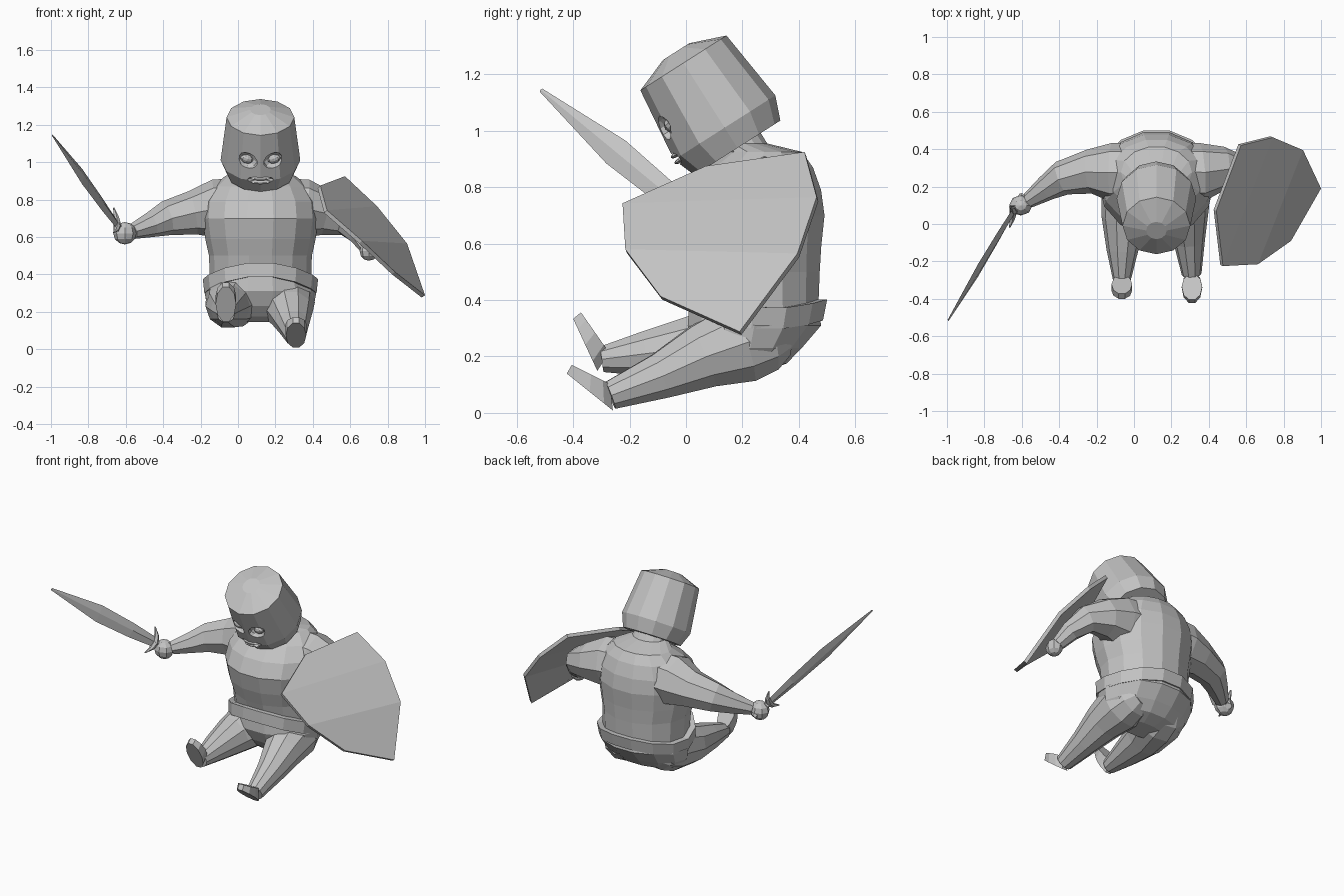
import bpy, bmesh, math
from mathutils import Vector, Matrix

if "Cube" in bpy.data.objects:
    bpy.data.objects.remove(bpy.data.objects["Cube"])

grey = bpy.data.materials.new("plain grey")
grey.use_nodes = True
grey.diffuse_color = (0.55, 0.55, 0.55, 1)
grey.node_tree.nodes["Principled BSDF"].inputs["Base Color"].default_value = (0.55, 0.55, 0.55, 1)
MID = 0.12  # centre line of the body


def finish(bm, name):
    bmesh.ops.recalc_face_normals(bm, faces=bm.faces)
    mesh = bpy.data.meshes.new(name)
    bm.to_mesh(mesh)
    bm.free()
    mesh.materials.append(grey)
    obj = bpy.data.objects.new(name, mesh)
    bpy.context.collection.objects.link(obj)
    return obj


def loft(name, rings, closed=False):
    """Skin a list of point rings; cap the ends or join last to first."""
    bm = bmesh.new()
    rows = [[bm.verts.new(p) for p in ring] for ring in rings]
    n = len(rows[0])
    pairs = list(zip(rows, rows[1:])) + ([(rows[-1], rows[0])] if closed else [])
    for a, b in pairs:
        for i in range(n):
            j = (i + 1) % n
            bm.faces.new((a[i], a[j], b[j], b[i]))
    if not closed:
        bm.faces.new(rows[0])
        bm.faces.new(rows[-1])
    return finish(bm, name)


def ring(c, u, v, n=12):
    c, u, v = Vector(c), Vector(u), Vector(v)
    return [c + u * math.cos(math.tau * i / n) + v * math.sin(math.tau * i / n) for i in range(n)]


def tube(name, path, n=8):
    """Limb along (x, y, z, radius) stations."""
    pts = [Vector(p[:3]) for p in path]
    rings = []
    for i, p in enumerate(path):
        d = (pts[min(i + 1, len(pts) - 1)] - pts[max(i - 1, 0)]).normalized()
        up = Vector((0, 0, 1)) if abs(d.z) < 0.8 else Vector((0, 1, 0))
        u = d.cross(up).normalized()
        rings.append(ring(pts[i], u * p[3], u.cross(d) * p[3], n))
    return loft(name, rings)


def ball(name, loc, size, basis=Matrix.Identity(3), seg=8):
    bm = bmesh.new()
    bmesh.ops.create_uvsphere(bm, u_segments=seg, v_segments=6, radius=1)
    m = Matrix.Translation(loc) @ basis.to_4x4() @ Matrix.Diagonal((*size, 1))
    bmesh.ops.transform(bm, matrix=m, verts=bm.verts)
    return finish(bm, name)


def body_ring(front, back, z, rx, n=14):
    return ring((MID, (front + back) / 2, z), (rx, 0, 0), (0, (back - front) / 2, 0), n)


def waist_ring(front, back, rx, z, n=14):
    """Ring that dips at the hips and rises at the belly and back."""
    pts = body_ring(front, back, z, rx, n)
    for i, p in enumerate(pts):
        s = math.sin(math.tau * i / n)
        p.z += 0.06 * s * s - 0.03 * s
    return pts


# Torso with neck, pelvis and belt
loft("torso", [
    waist_ring(0.01, 0.475, 0.27, 0.35),
    body_ring(-0.01, 0.48, 0.50, 0.275),
    body_ring(-0.04, 0.486, 0.59, 0.295),
    body_ring(-0.065, 0.498, 0.70, 0.31),
    body_ring(-0.02, 0.485, 0.79, 0.30),
    body_ring(0.06, 0.455, 0.87, 0.255),
    body_ring(0.14, 0.415, 0.925, 0.19),
    body_ring(0.12, 0.29, 0.955, 0.11),
    body_ring(0.06, 0.25, 1.02, 0.10)])
loft("pelvis", [
    waist_ring(0.01, 0.475, 0.28, 0.35),
    body_ring(0.0, 0.485, 0.31, 0.30),
    body_ring(0.04, 0.415, 0.23, 0.285),
    body_ring(0.09, 0.36, 0.175, 0.245),
    body_ring(0.13, 0.28, 0.145, 0.17)])
loft("belt", [
    waist_ring(-0.025, 0.507, 0.308, 0.375),
    waist_ring(-0.03, 0.492, 0.30, 0.30),
    waist_ring(0.05, 0.45, 0.25, 0.30),
    waist_ring(0.05, 0.45, 0.25, 0.375)], closed=True)

# Arms and hands
tube("right_arm", [(0.02, 0.28, 0.76, 0.155), (-0.12, 0.275, 0.75, 0.158), (-0.24, 0.28, 0.73, 0.118),
                   (-0.385, 0.245, 0.70, 0.093), (-0.47, 0.19, 0.665, 0.068), (-0.565, 0.125, 0.63, 0.042)])
tube("left_arm", [(0.22, 0.28, 0.76, 0.155), (0.36, 0.275, 0.75, 0.158), (0.48, 0.295, 0.725, 0.118),
                  (0.59, 0.27, 0.685, 0.085), (0.655, 0.20, 0.61, 0.06), (0.69, 0.135, 0.545, 0.042)])
ball("right_hand", (-0.605, 0.10, 0.62), (0.062, 0.055, 0.06))
ball("left_hand", (0.70, 0.11, 0.525), (0.05, 0.055, 0.052))

# Legs
tube("right_leg", [(0.0, 0.36, 0.29, 0.08), (-0.01, 0.30, 0.285, 0.13), (-0.022, 0.19, 0.265, 0.152),
                   (-0.055, 0.03, 0.23, 0.12), (-0.062, -0.14, 0.21, 0.085), (-0.065, -0.298, 0.19, 0.048)], 10)
tube("left_leg", [(0.24, 0.36, 0.28, 0.08), (0.25, 0.30, 0.275, 0.13), (0.262, 0.20, 0.25, 0.15),
                  (0.28, 0.06, 0.20, 0.12), (0.295, -0.09, 0.13, 0.085), (0.308, -0.268, 0.062, 0.053)], 10)


def foot(name, x, heel, toe, tip, instep):
    """Wedge foot skinned between a sole outline and a top outline."""
    def outline(a, b):
        a, b = Vector((x, *a)), Vector((x, *b))
        return ring((a + b) / 2, (0.055, 0, 0), (b - a) / 2, 10)
    loft(name, [outline(heel, toe), outline(instep, tip)])


foot("right_foot", -0.065, (-0.312, 0.144), (-0.402, 0.338), (-0.375, 0.36), (-0.27, 0.21))
foot("left_foot", 0.31, (-0.255, 0.005), (-0.427, 0.143), (-0.408, 0.172), (-0.265, 0.10))

# Helmet, tilted forward, with a shallow domed top
axis = Vector((0, -0.537, 0.843))
fwd = Vector((0, -0.843, -0.537))
side = Vector((1, 0, 0))
base = Vector((MID, 0.137, 1.011))


def helm(h, r):
    return ring(base + axis * h, fwd * r, side * r)


helmet = loft("helmet", [helm(-0.085, 0.18), helm(0, 0.213), helm(0.272, 0.181), helm(0.32, 0.055)])


def cut(target, cutter):
    mod = target.modifiers.new("cut", "BOOLEAN")
    mod.operation = "DIFFERENCE"
    mod.solver = "EXACT"
    mod.object = cutter
    bpy.context.view_layer.objects.active = target
    bpy.ops.object.modifier_apply(modifier=mod.name)
    bpy.data.objects.remove(cutter)


# Eye sockets, eyes, and mouth
face = Matrix((side, -fwd, axis)).transposed()
for label, s in (("right", -1), ("left", 1)):
    spot = base + axis * 0.115 + fwd * 0.187 + side * s * 0.073
    slant = face @ Matrix.Rotation(-s * 0.35, 3, "Y")
    cut(helmet, ball("socket_cutter", spot, (0.06, 0.045, 0.045), slant, 10))
    ball(label + "_eye", spot - fwd * 0.028 - axis * 0.006, (0.036, 0.022, 0.024), slant)
lips = base + fwd * 0.203
cut(helmet, ball("mouth_cutter", lips, (0.075, 0.035, 0.024), face, 10))
for label, h in (("upper", 0.012), ("lower", -0.012)):
    ball(label + "_lip", lips + axis * h - fwd * 0.005, (0.055, 0.02, 0.009), face)

# Sword: flat diamond blade, crescent guard, grip
d = Vector((-0.418, -0.70, 0.578))
w = Vector((0, 0.636, 0.77))
nrm = d.cross(w).normalized()
hilt = Vector((-0.65, 0.06, 0.67))
loft("sword_blade", [ring(hilt + d * t, w * r, nrm * k, 4) for t, r, k in
                     ((0, 0.03, 0.012), (0.18, 0.045, 0.013), (0.44, 0.053, 0.012), (0.82, 0.007, 0.004))])
loft("sword_guard", [ring(hilt + w * t + d * (6 * t * t - 0.01), nrm * r, d * r, 6) for t, r in
                     ((-0.085, 0.004), (-0.045, 0.015), (0, 0.022), (0.045, 0.015), (0.085, 0.004))])
tube("sword_grip", [(*(hilt - d * 0.13), 0.02), (*hilt, 0.02)], 6)

# Shield: bent plate made of three strips
edges = [((0.44, 0.07, 0.875), (0.572, 0.42, 0.925)), ((0.476, -0.225, 0.743), (0.743, 0.463, 0.765)),
         ((0.663, -0.215, 0.58), (0.904, 0.395, 0.565)), ((0.84, -0.09, 0.413), (1.0, 0.19, 0.288))]
bm = bmesh.new()
rows = [[bm.verts.new(p) for p in e] for e in edges]
for (a, b), (c, e) in zip(rows, rows[1:]):
    bm.faces.new((a, c, e, b))
shield = finish(bm, "shield")
up = sum((p.normal for p in shield.data.polygons), Vector()).z > 0
thick = shield.modifiers.new("thickness", "SOLIDIFY")
thick.thickness = 0.022
thick.offset = -1 if up else 1
